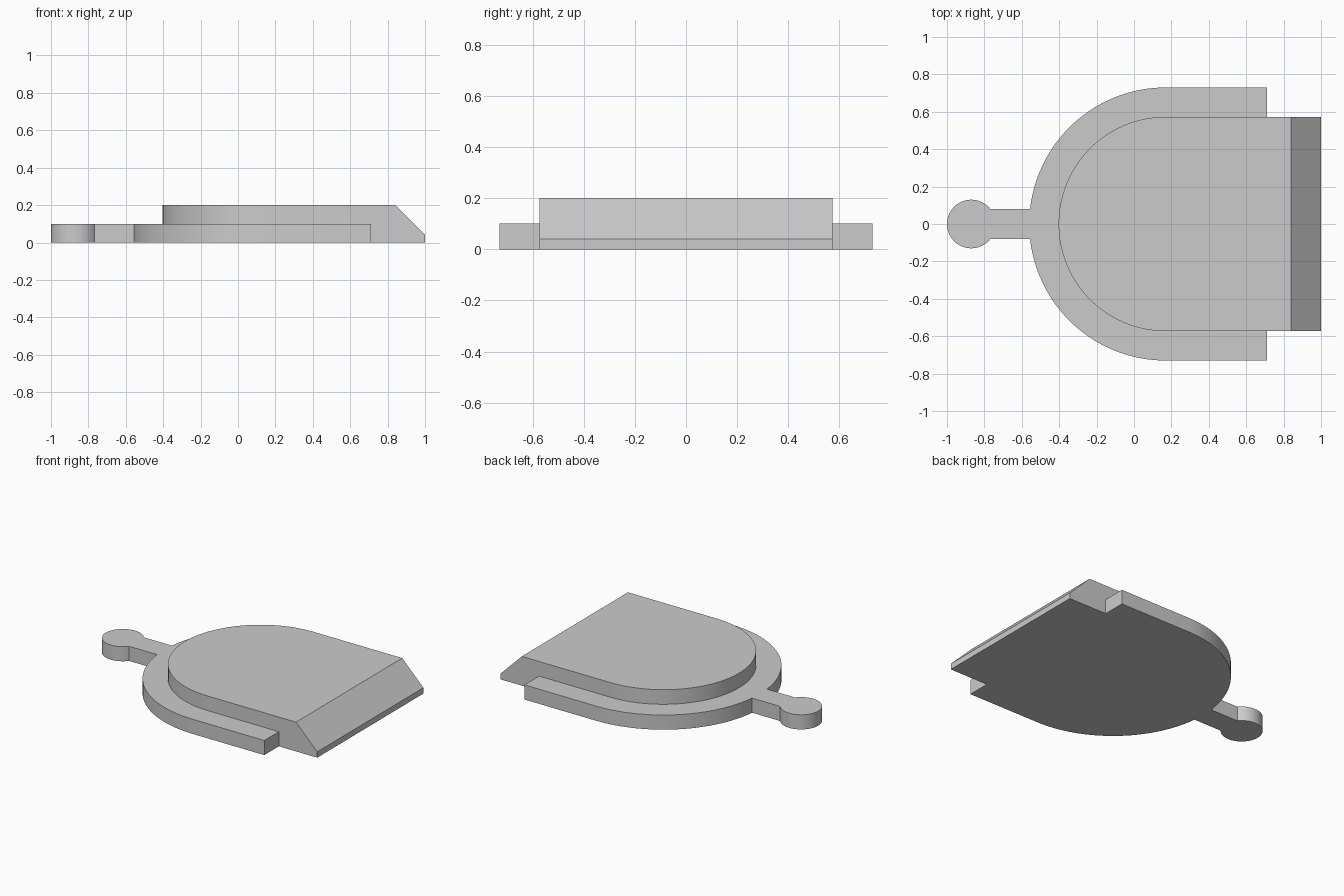
import bpy, bmesh, math

cube = bpy.data.objects.get("Cube")
if cube:
    bpy.data.objects.remove(cube)

grey = bpy.data.materials.new("light grey")
grey.use_nodes = True
colour = (0.6, 0.6, 0.6, 1)
grey.diffuse_color = colour
grey.node_tree.nodes["Principled BSDF"].inputs["Base Color"].default_value = colour

ARC_X = 0.17       # centre of the rounded end
PAN_R = 0.573
RIM_R = 0.73
BAR = 0.08         # half width of the handle
KNOB_X, KNOB_R = -0.87, 0.13


def arc(cx, r, start, end, steps):
    """Points on an arc around (cx, 0), from start to end in radians."""
    return [(cx + r * math.cos(start + (end - start) * i / steps),
             r * math.sin(start + (end - start) * i / steps))
            for i in range(steps + 1)]


def slab(name, outline, height, chamfer=0):
    """Extrude an outline upwards; optionally chamfer its top edge at +x."""
    bm = bmesh.new()
    base = bm.faces.new([bm.verts.new((x, y, 0)) for x, y in outline])
    top = bmesh.ops.extrude_face_region(bm, geom=[base], use_keep_orig=True)
    verts = [v for v in top["geom"] if isinstance(v, bmesh.types.BMVert)]
    bmesh.ops.translate(bm, verts=verts, vec=(0, 0, height))
    bmesh.ops.recalc_face_normals(bm, faces=bm.faces)
    if chamfer:
        tip = [e for e in bm.edges
               if all(v.co.x > 0.99 and v.co.z > height / 2 for v in e.verts)]
        bmesh.ops.bevel(bm, geom=tip, offset=chamfer, segments=1,
                        affect='EDGES', offset_type='OFFSET')
    mesh = bpy.data.meshes.new(name)
    bm.to_mesh(mesh)
    bm.free()
    mesh.materials.append(grey)
    obj = bpy.data.objects.new(name, mesh)
    bpy.context.collection.objects.link(obj)
    bpy.ops.object.select_all(action='DESELECT')
    obj.select_set(True)
    bpy.context.view_layer.objects.active = obj
    bpy.ops.object.shade_smooth_by_angle(angle=math.radians(30))
    return obj


# Raised plate with a round end and a chamfered straight end
plate = arc(ARC_X, PAN_R, math.pi / 2, 1.5 * math.pi, 64)
slab("raised_plate", plate + [(1, -PAN_R), (1, PAN_R)], 0.2, chamfer=0.16)

# Lower rim around the plate, in one outline with the handle and its knob
join = math.asin(BAR / RIM_R)
neck = math.asin(BAR / KNOB_R)
outer_back = arc(ARC_X, RIM_R, math.pi / 2, math.pi - join, 32)
outer_front = arc(ARC_X, RIM_R, math.pi + join, 1.5 * math.pi, 32)
knob = arc(KNOB_X, KNOB_R, neck, 2 * math.pi - neck, 40)
rim = ([(0.71, PAN_R), (0.71, RIM_R)] + outer_back + knob + outer_front
       + [(0.71, -RIM_R), (0.71, -PAN_R)] + plate[::-1])
slab("rim_with_handle", rim, 0.1)
